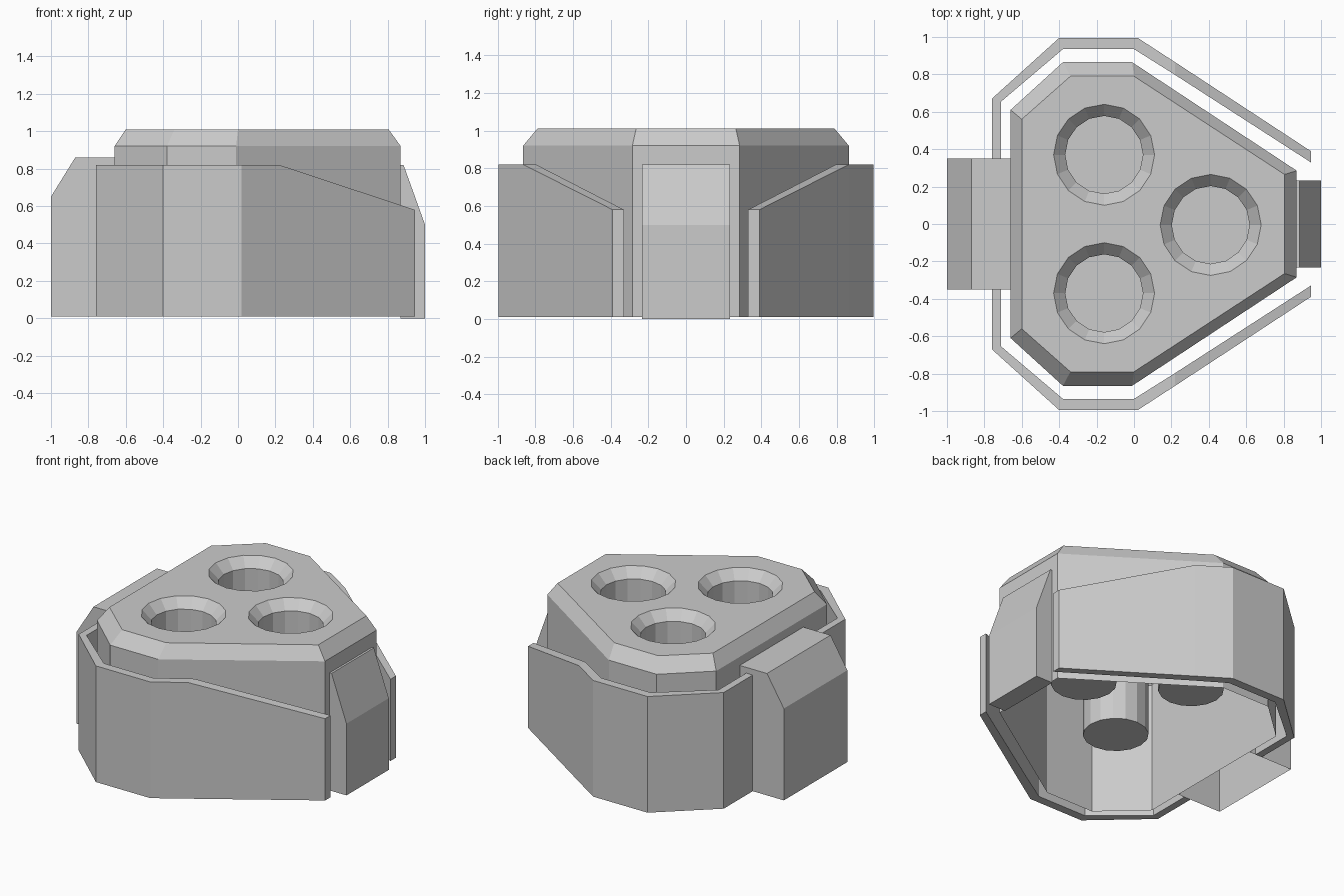
import bpy, bmesh, math

if "Cube" in bpy.data.objects:
    bpy.data.objects.remove(bpy.data.objects["Cube"])


def finish(bm, name):
    bmesh.ops.recalc_face_normals(bm, faces=bm.faces)
    mesh = bpy.data.meshes.new(name)
    bm.to_mesh(mesh)
    bm.free()
    obj = bpy.data.objects.new(name, mesh)
    bpy.context.collection.objects.link(obj)
    return obj


def ring(bm, points, z):
    return [bm.verts.new((x, y, z)) for x, y in points]


def bridge(bm, a, b):
    n = len(a)
    for i in range(n):
        j = (i + 1) % n
        bm.faces.new((a[i], a[j], b[j], b[i]))


def mirrored(half):
    return half + [(x, -y) for x, y in reversed(half)]


def circle(cx, cy, r, n=16):
    return [(cx + r * math.cos(2 * math.pi * i / n),
             cy + r * math.sin(2 * math.pi * i / n)) for i in range(n)]


# Hollow body: open below, chamfered top, three hanging cups
bm = bmesh.new()
wide = mirrored([(-0.66, 0.61), (-0.38, 0.865), (-0.01, 0.865), (0.87, 0.285)])
narrow = mirrored([(-0.60, 0.56), (-0.34, 0.79), (0.0, 0.79), (0.805, 0.265)])
base, shoulder, top = ring(bm, wide, 0.01), ring(bm, wide, 0.92), ring(bm, narrow, 1.01)
bridge(bm, base, shoulder)
bridge(bm, shoulder, top)
loops = [top]
for cx, cy in ((-0.16, 0.37), (-0.16, -0.37), (0.41, -0.005)):
    rim = ring(bm, circle(cx, cy, 0.27), 1.01)
    throat = ring(bm, circle(cx, cy, 0.208), 0.945)
    floor = ring(bm, circle(cx, cy, 0.208), 0.27)
    bridge(bm, rim, throat)
    bridge(bm, throat, floor)
    bm.faces.new(floor)
    loops.append(rim)
edges = [bm.edges.get((lp[i - 1], lp[i])) for lp in loops for i in range(len(lp))]
bmesh.ops.triangle_fill(bm, use_beauty=True, use_dissolve=False, edges=edges,
                        normal=(0, 0, 1))
finish(bm, "body")

# Thin outer guards, one on each side, with a sloping top edge
outer = [(-0.76, 0.35), (-0.76, 0.67), (-0.40, 0.995), (0.02, 0.995), (0.22, 0.865), (0.945, 0.39)]
inner = [(-0.71, 0.35), (-0.71, 0.655), (-0.38, 0.935), (0.0, 0.935), (0.22, 0.797), (0.945, 0.33)]
heights = [0.82] * 5 + [0.58]
for side, name in ((1, "back_guard"), (-1, "front_guard")):
    bm = bmesh.new()
    sections = []
    for (ox, oy), (ix, iy), h in zip(outer, inner, heights):
        sections.append([bm.verts.new(p) for p in (
            (ox, oy * side, 0.01), (ox, oy * side, h),
            (ix, iy * side, h), (ix, iy * side, 0.01))])
    for a, b in zip(sections, sections[1:]):
        bridge(bm, a, b)
    bm.faces.new(sections[0])
    bm.faces.new(sections[-1])
    finish(bm, name)


# End blocks: side profile (x, z) extruded across y
def block(name, profile, half_width, open_bottom):
    bm = bmesh.new()
    a, b = [[bm.verts.new((x, y, z)) for x, z in profile]
            for y in (-half_width, half_width)]
    bridge(bm, a, b)
    bm.faces.new(a)
    bm.faces.new(b)
    if open_bottom:
        bm.normal_update()
        low = [f for f in bm.faces if all(v.co.z < 0.05 for v in f.verts)]
        bmesh.ops.delete(bm, geom=low, context='FACES_ONLY')
    finish(bm, name)


block("left_block", [(-0.66, 0.01), (-1.0, 0.01), (-1.0, 0.65), (-0.87, 0.86), (-0.66, 0.86)],
      0.35, True)
block("right_block", [(0.87, 0.0), (1.0, 0.0), (1.0, 0.5), (0.885, 0.82), (0.87, 0.82)],
      0.233, False)
